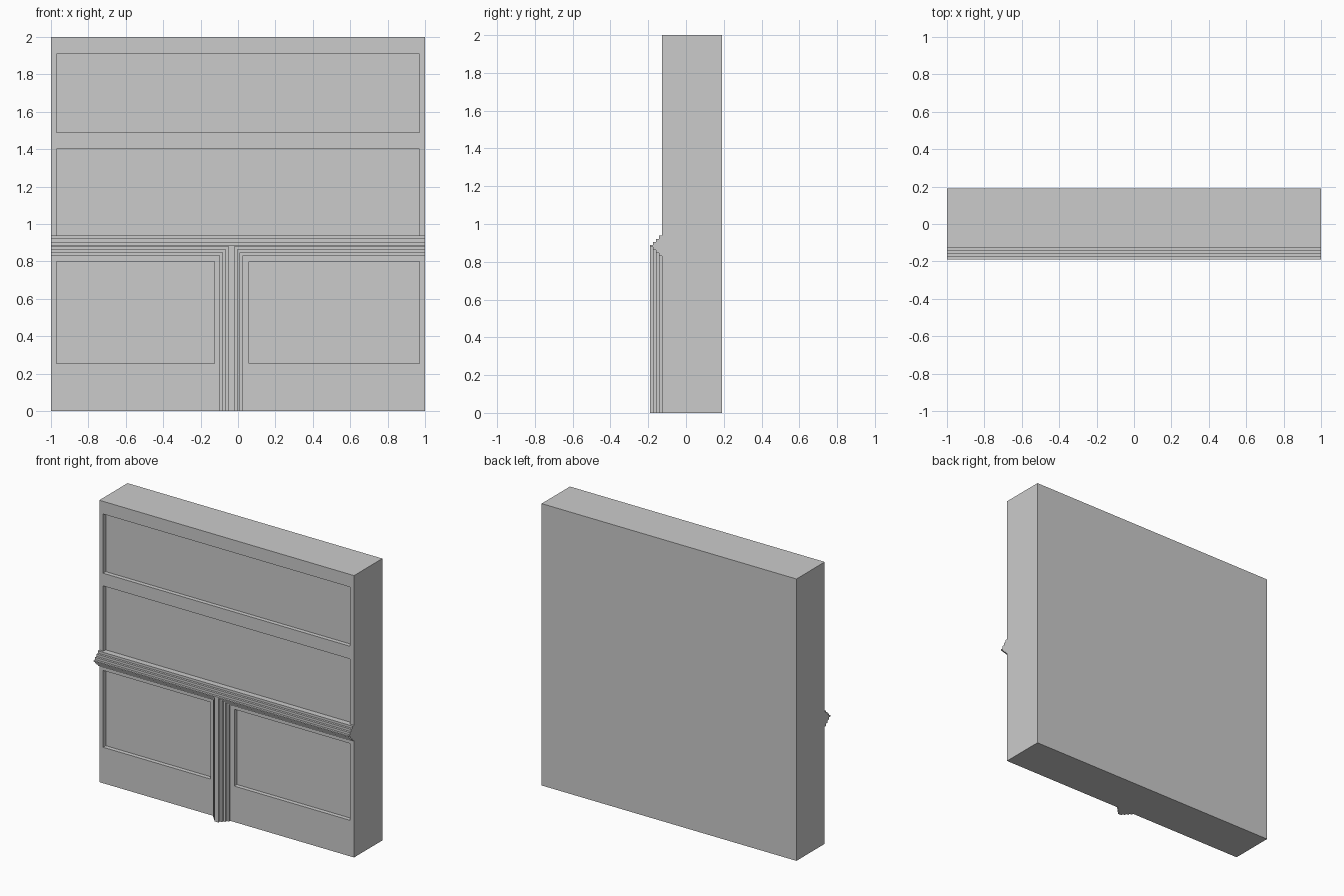
import bpy
import bmesh
from mathutils import Matrix, Vector

cube = bpy.data.objects.get("Cube")
if cube:
    bpy.data.objects.remove(cube, do_unlink=True)

# Single plain grey for the whole wall
grey = bpy.data.materials.new("plain grey")
grey.use_nodes = True
GREY = (0.6, 0.6, 0.6, 1)
grey.diffuse_color = GREY
grey.node_tree.nodes["Principled BSDF"].inputs["Base Color"].default_value = GREY


def box(name, x0, x1, y0, y1, z0, z1):
    """Axis-aligned box between two corners."""
    mesh = bpy.data.meshes.new(name)
    bm = bmesh.new()
    size = Matrix.Diagonal((x1 - x0, y1 - y0, z1 - z0, 1))
    centre = Vector((x0 + x1, y0 + y1, z0 + z1)) / 2
    bmesh.ops.create_cube(bm, size=1, matrix=Matrix.Translation(centre) @ size)
    bm.to_mesh(mesh)
    bm.free()
    mesh.materials.append(grey)
    obj = bpy.data.objects.new(name, mesh)
    bpy.context.collection.objects.link(obj)
    return obj


FRONT, BACK = -0.127, 0.19
RECESS = 0.03

# Wall slab
wall = box("wall_slab", -1, 1, FRONT, BACK, 0, 2)

# Sunken panels cut into the front
panels = {
    "upper_panel": (-0.97, 0.97, 1.49, 1.91),
    "middle_panel": (-0.97, 0.97, 0.935, 1.4),
    "lower_right_panel": (-0.97, -0.125, 0.255, 0.8),
    "lower_left_panel": (0.06, 0.97, 0.255, 0.8),
}
for name, (x0, x1, z0, z1) in panels.items():
    cutter = box(name + "_cutter", x0, x1, FRONT - 0.1, FRONT + RECESS, z0, z1)
    cutter.hide_render = True
    cutter.hide_set(True)
    cut = wall.modifiers.new(name, "BOOLEAN")
    cut.operation = "DIFFERENCE"
    cut.solver = "EXACT"
    cut.object = cutter

# Stepped mouldings: each layer is narrower and stands further forward
STEP = 0.016
for i in range(4):
    inset = i * STEP
    y0, y1 = FRONT - (i + 1) * STEP, FRONT - i * STEP
    rail_bottom = 0.831 + inset
    box(f"rail_layer_{i + 1}", -1, 1, y0, y1, rail_bottom, 0.938 - inset * 1.05)
    box(f"post_layer_{i + 1}", -0.098 + inset, 0.028 - inset, y0, y1, 0, rail_bottom)
